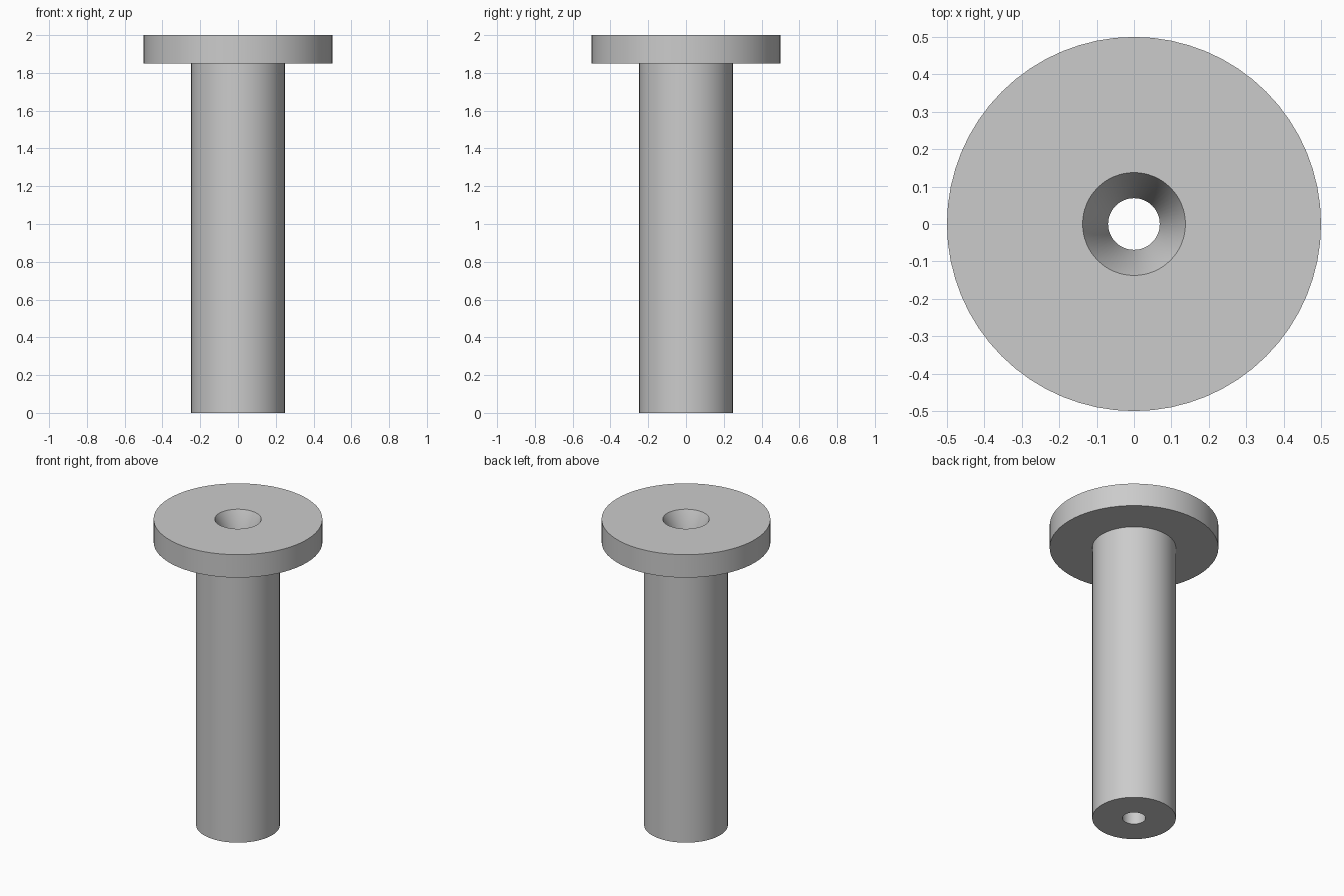
import bpy, bmesh, math

cube = bpy.data.objects.get("Cube")
if cube:
    bpy.data.objects.remove(cube, do_unlink=True)

SEGMENTS = 64

grey = bpy.data.materials.new("plain_grey")
grey.use_nodes = True
colour = (0.6, 0.6, 0.6, 1)
grey.diffuse_color = colour
grey.node_tree.nodes["Principled BSDF"].inputs["Base Color"].default_value = colour


def lathe(name, profile):
    """Turn a closed (radius, height) profile around the z axis."""
    bm = bmesh.new()
    rings = []
    for r, z in profile:
        ring = []
        for i in range(SEGMENTS):
            a = math.tau * i / SEGMENTS
            ring.append(bm.verts.new((r * math.cos(a), r * math.sin(a), z)))
        rings.append(ring)
    for k, low in enumerate(rings):
        high = rings[(k + 1) % len(rings)]
        for i in range(SEGMENTS):
            j = (i + 1) % SEGMENTS
            bm.faces.new((low[i], low[j], high[j], high[i]))
    bmesh.ops.recalc_face_normals(bm, faces=bm.faces)
    mesh = bpy.data.meshes.new(name)
    bm.to_mesh(mesh)
    bm.free()
    mesh.materials.append(grey)
    obj = bpy.data.objects.new(name, mesh)
    bpy.context.collection.objects.link(obj)
    bpy.ops.object.select_all(action="DESELECT")
    obj.select_set(True)
    bpy.context.view_layer.objects.active = obj
    bpy.ops.object.shade_smooth_by_angle(angle=math.radians(30))
    return obj


# Shaft, round flange, countersink and through bore in one turned piece
shaft_r, head_r = 0.248, 0.5
bore_r, sink_r = 0.069, 0.1375
head_z, top_z = 1.85, 2.0
lathe("flanged_sleeve", [
    (bore_r, 0), (shaft_r, 0),
    (shaft_r, head_z), (head_r, head_z),
    (head_r, top_z), (sink_r, top_z),
    (bore_r, head_z),
])
